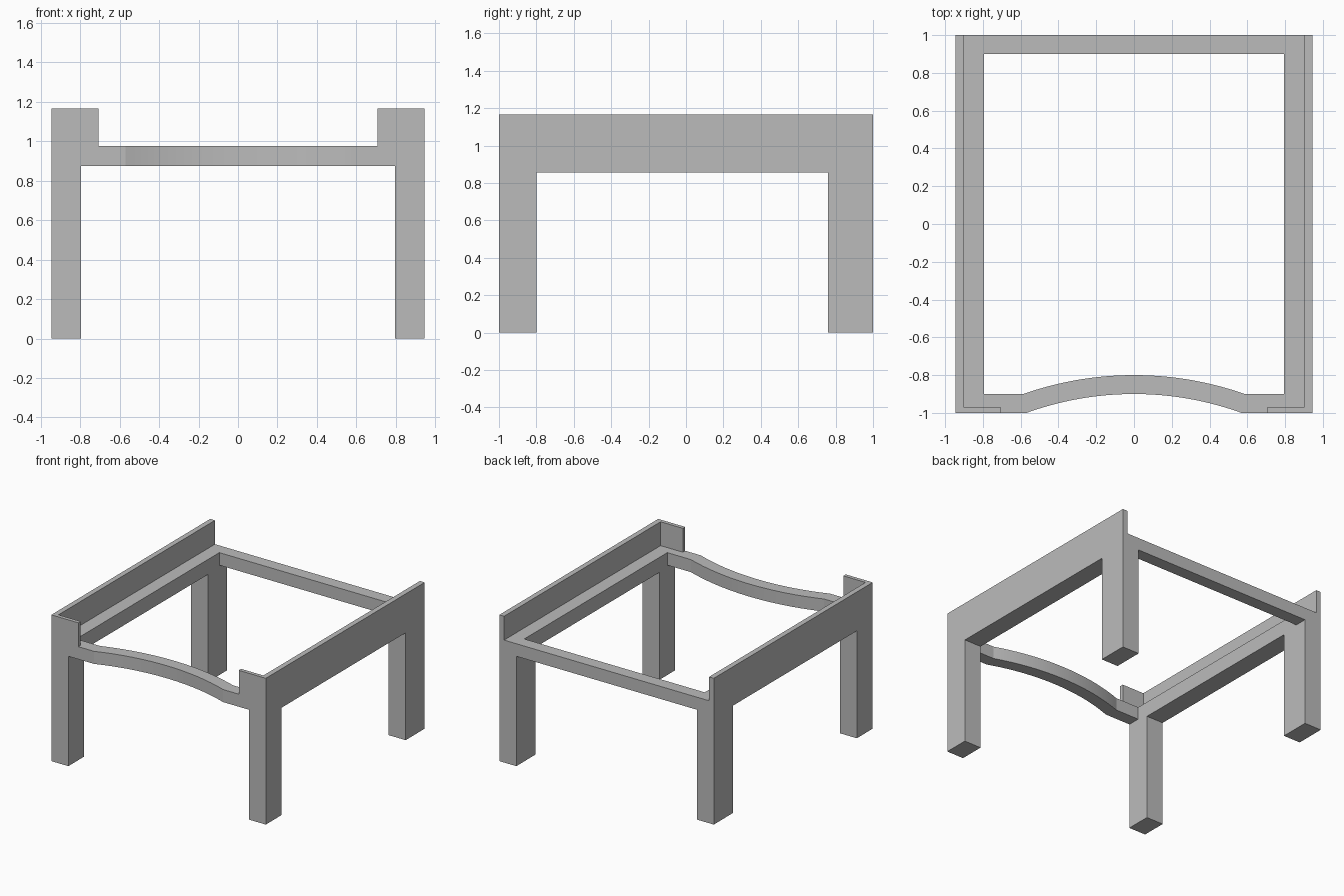
import bpy
import bmesh
from math import asin, sin, cos, radians
from mathutils import Vector

cube = bpy.data.objects.get("Cube")
if cube:
    bpy.data.objects.remove(cube, do_unlink=True)

grey = bpy.data.materials.new("plain grey")
grey.use_nodes = True
colour = (0.5, 0.5, 0.5, 1)
grey.diffuse_color = colour
grey.node_tree.nodes["Principled BSDF"].inputs["Base Color"].default_value = colour

# Shared sizes
HALF_W, INNER_W = 0.945, 0.795
RAIL_LOW, RAIL_TOP, LIP_TOP = 0.875, 0.975, 1.165
BAR = 0.10


def prism(name, points, direction):
    """Extrude a flat outline along a direction."""
    bm = bmesh.new()
    face = bm.faces.new([bm.verts.new(p) for p in points])
    extruded = bmesh.ops.extrude_face_region(bm, geom=[face], use_keep_orig=True)
    top = [v for v in extruded["geom"] if isinstance(v, bmesh.types.BMVert)]
    bmesh.ops.translate(bm, verts=top, vec=Vector(direction))
    bmesh.ops.recalc_face_normals(bm, faces=bm.faces)
    mesh = bpy.data.meshes.new(name)
    bm.to_mesh(mesh)
    bm.free()
    mesh.materials.append(grey)
    obj = bpy.data.objects.new(name, mesh)
    bpy.context.collection.objects.link(obj)
    return obj


# Side frames: two legs and a rail in one outline, with an L-shaped lip on top
frame_outline = [(-1, 0), (-0.8, 0), (-0.8, 0.855), (0.76, 0.855),
                 (0.76, 0), (1, 0), (1, RAIL_TOP), (-1, RAIL_TOP)]
lip_outline = [(HALF_W, -1), (HALF_W, 1), (0.903, 1), (0.903, -0.97),
               (0.707, -0.97), (0.707, -1)]
for side, s in (("left", 1), ("right", -1)):
    prism("side_frame_" + side, [(s * INNER_W, y, z) for y, z in frame_outline],
          (s * (HALF_W - INNER_W), 0, 0))
    prism("lip_" + side, [(s * x, y, RAIL_TOP) for x, y in lip_outline],
          (0, 0, LIP_TOP - RAIL_TOP))

# Back rail
prism("back_rail", [(-INNER_W, 1 - BAR, RAIL_LOW), (INNER_W, 1 - BAR, RAIL_LOW),
                    (INNER_W, 1, RAIL_LOW), (-INNER_W, 1, RAIL_LOW)],
      (0, 0, RAIL_TOP - RAIL_LOW))


# Front rail: straight ends with a concentric bow towards the back
def bowed_edge(y_end, radius, centre_y, steps=32):
    half = asin((radius ** 2 - (y_end - centre_y) ** 2) ** 0.5 / radius)
    angles = [half * (2 * i / steps - 1) for i in range(steps + 1)]
    arc = [(radius * sin(a), centre_y + radius * cos(a), RAIL_LOW) for a in angles]
    return [(-INNER_W, y_end, RAIL_LOW), *arc, (INNER_W, y_end, RAIL_LOW)]


RADIUS = 1.67
centre = -1 + BAR - RADIUS
outer = bowed_edge(-1, RADIUS, centre)
inner = bowed_edge(-1 + BAR, RADIUS + BAR, centre)
front_rail = prism("front_rail", outer + inner[::-1], (0, 0, RAIL_TOP - RAIL_LOW))

bpy.ops.object.select_all(action='DESELECT')
front_rail.select_set(True)
bpy.context.view_layer.objects.active = front_rail
bpy.ops.object.shade_smooth_by_angle(angle=radians(10))
